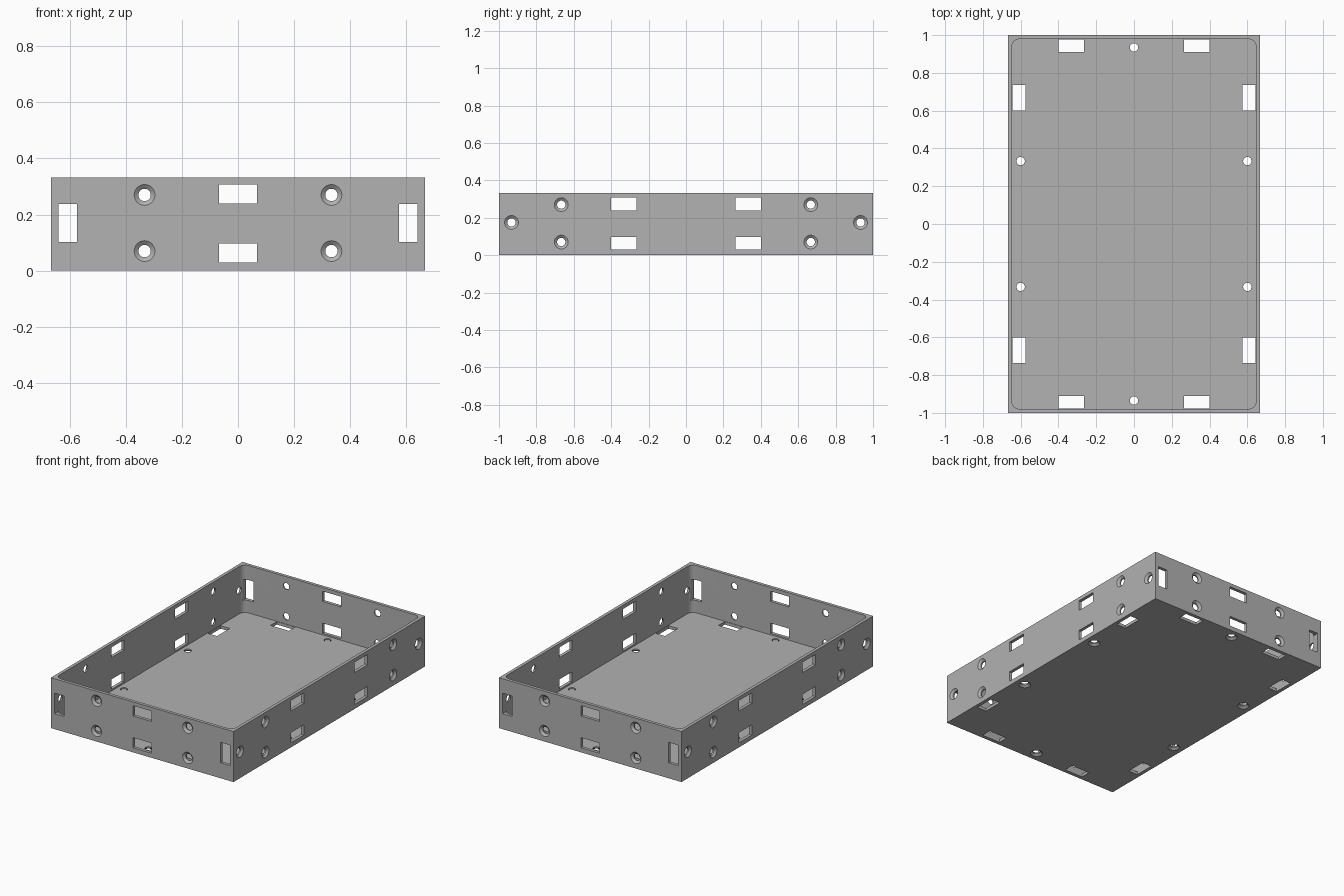
import bpy, bmesh, math
from mathutils import Vector, Matrix

if "Cube" in bpy.data.objects:
    bpy.data.objects.remove(bpy.data.objects["Cube"], do_unlink=True)

HX, HY, H = 0.667, 1.0, 0.333   # half width, half length, height
WALL, FLOOR = 0.021, 0.02

gray = bpy.data.materials.new("plain_gray")
gray.use_nodes = True
gray.diffuse_color = (0.445, 0.445, 0.445, 1)
gray.node_tree.nodes["Principled BSDF"].inputs["Base Color"].default_value = gray.diffuse_color


def add_box(bm, lo, hi):
    lo, hi = Vector(lo), Vector(hi)
    m = Matrix.Translation((lo + hi) / 2) @ Matrix.Diagonal((*(hi - lo), 1))
    return bmesh.ops.create_cube(bm, size=1, matrix=m)["verts"]


def add_countersink(bm, pos, inward, seg=32):
    """Lathed screw hole: wide at the outer face, narrow through the wall."""
    rot = Vector(inward).to_track_quat('Z', 'Y').to_matrix()
    rings = []
    for depth, r in ((-0.01, 0.037), (0, 0.037), (0.012, 0.022), (0.027, 0.022)):
        ring = []
        for i in range(seg):
            a = math.tau * i / seg
            p = Vector((r * math.cos(a), r * math.sin(a), depth))
            ring.append(bm.verts.new(Vector(pos) + rot @ p))
        rings.append(ring)
    for a, b in zip(rings, rings[1:]):
        for i in range(seg):
            j = (i + 1) % seg
            bm.faces.new((a[i], a[j], b[j], b[i]))
    bm.faces.new(rings[0][::-1])
    bm.faces.new(rings[-1])


def make_object(name, bm):
    bmesh.ops.recalc_face_normals(bm, faces=bm.faces[:])
    me = bpy.data.meshes.new(name)
    bm.to_mesh(me)
    bm.free()
    me.materials.append(gray)
    ob = bpy.data.objects.new(name, me)
    bpy.context.collection.objects.link(ob)
    return ob


# Solid block
bm = bmesh.new()
add_box(bm, (-HX, -HY, 0), (HX, HY, H))
tray = make_object("tray", bm)

# Cavity with rounded upright corners
bm = bmesh.new()
add_box(bm, (-HX + WALL, -HY + WALL, FLOOR), (HX - WALL, HY - WALL, H + 0.1))
upright = [e for e in bm.edges if abs(e.verts[0].co.z - e.verts[1].co.z) > 0.1]
bmesh.ops.bevel(bm, geom=upright, offset=0.04, segments=8, profile=0.5, affect='EDGES')
cavity = make_object("cavity_cutter", bm)

# Slots and screw holes
bm = bmesh.new()
SLOT_Z = ((0.03, 0.097), (0.24, 0.308))
HOLE_Z = (0.07, 0.27)
for s in (-1, 1):
    # end walls
    ya, yb = sorted((s * (HY + 0.02), s * (HY - 0.05)))
    for z0, z1 in SLOT_Z:
        add_box(bm, (-0.067, ya, z0), (0.067, yb, z1))
    for t in (-1, 1):
        xa, xb = sorted((t * 0.573, t * 0.64))
        add_box(bm, (xa, ya, 0.102), (xb, yb, 0.237))
        for z in HOLE_Z:
            add_countersink(bm, (t * 0.333, s * HY, z), (0, -s, 0))

    # side walls
    xa, xb = sorted((s * (HX + 0.02), s * (HX - 0.03)))
    for t in (-1, 1):
        y0, y1 = sorted((t * 0.265, t * 0.4))
        for z0, z1 in SLOT_Z:
            add_box(bm, (xa, y0, z0), (xb, y1, z1))
        for z in HOLE_Z:
            add_countersink(bm, (s * HX, t * 0.667, z), (-s, 0, 0))
        add_countersink(bm, (s * HX, t * 0.933, 0.175), (-s, 0, 0))

    # floor
    add_countersink(bm, (0, s * 0.935, 0), (0, 0, 1))
    for t in (-1, 1):
        add_countersink(bm, (s * 0.6, t * 0.333, 0), (0, 0, 1))
        x0, x1 = sorted((s * 0.265, s * 0.4))
        y0, y1 = sorted((t * 0.91, t * 0.976))
        add_box(bm, (x0, y0, -0.02), (x1, y1, 0.027))
        x0, x1 = sorted((s * 0.575, s * 0.643))
        y0, y1 = sorted((t * 0.602, t * 0.735))
        add_box(bm, (x0, y0, -0.02), (x1, y1, 0.027))
openings = make_object("opening_cutter", bm)

# Cut the tray
bpy.ops.object.select_all(action='DESELECT')
tray.select_set(True)
bpy.context.view_layer.objects.active = tray
for cutter in (cavity, openings):
    cutter.hide_render = True
    mod = tray.modifiers.new(cutter.name, 'BOOLEAN')
    mod.operation = 'DIFFERENCE'
    mod.solver = 'EXACT'
    mod.object = cutter
    bpy.ops.object.modifier_apply(modifier=mod.name)
    bpy.data.objects.remove(cutter, do_unlink=True)
bpy.ops.object.shade_smooth_by_angle(angle=math.radians(30))
